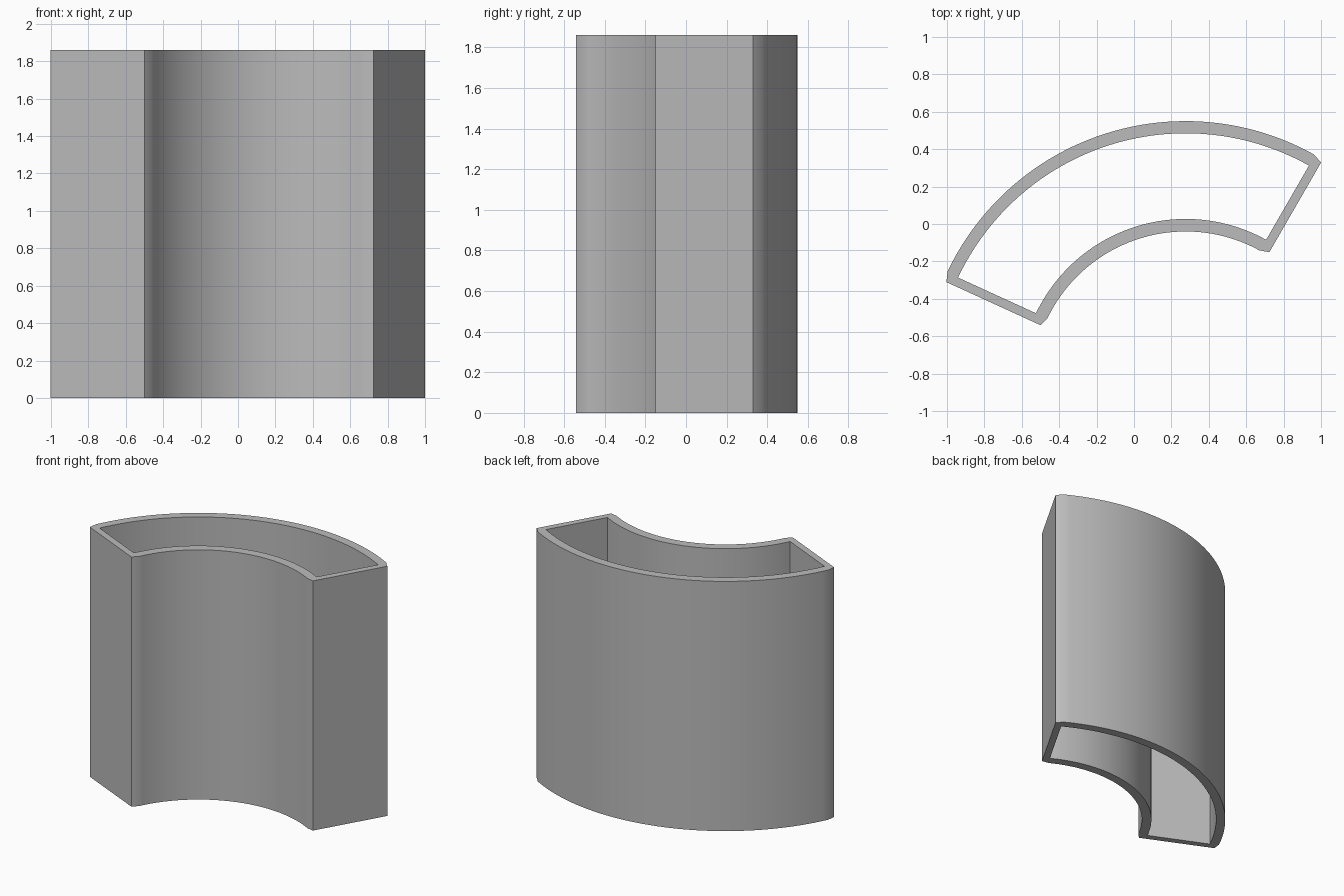
import bpy
import bmesh
from math import cos, sin, radians
from mathutils import Vector

cube = bpy.data.objects.get("Cube")
if cube:
    bpy.data.objects.remove(cube)

HEIGHT = 1.86
CENTRE = Vector((0.276, -0.86, 0))
START, END = radians(60), radians(155.4)
STEPS = 48


def polar(radius, angle, shift=0.0):
    """Point on an arc, moved sideways along the tangent."""
    radial = Vector((cos(angle), sin(angle), 0))
    tangent = Vector((-sin(angle), cos(angle), 0))
    return CENTRE + radius * radial + shift * tangent


def arc(radius, inset):
    """Arc whose ends stop short of the end walls by the inset."""
    a, b = START + inset / radius, END - inset / radius
    return [polar(radius, a + (b - a) * i / STEPS) for i in range(STEPS + 1)]


# Closed outer outline with chamfered corners, and the cavity outline
outline = ([polar(1.392, START, -0.033)] + arc(1.41, 0.024) + [polar(1.392, END, 0.033)]
           + [polar(0.838, END, 0.033)] + arc(0.82, 0.018)[::-1] + [polar(0.838, START, -0.033)])
far, near = arc(1.345, 0.015), arc(0.887, 0.015)[::-1]
cavity = far + near

# Flat ring between the outlines, then raised into an open shell
bm = bmesh.new()
outer = [bm.verts.new(p) for p in outline]
inner = [bm.verts.new(p) for p in cavity]
n = STEPS + 1
# Each cavity corner is paired with both points of its chamfer
paired = [inner[0]] + inner[:n] + [inner[n - 1], inner[n]] + inner[n:] + [inner[-1]]
for i in range(len(outer)):
    j = (i + 1) % len(outer)
    bm.faces.new(list(dict.fromkeys((outer[i], outer[j], paired[j], paired[i]))))
ring = bmesh.ops.extrude_face_region(bm, geom=bm.faces[:], use_keep_orig=True)
top = [v for v in ring["geom"] if isinstance(v, bmesh.types.BMVert)]
bmesh.ops.translate(bm, verts=top, vec=(0, 0, HEIGHT))
bmesh.ops.recalc_face_normals(bm, faces=bm.faces[:])
mesh = bpy.data.meshes.new("curved_shell")
bm.to_mesh(mesh)
bm.free()

shell = bpy.data.objects.new("curved_shell", mesh)
bpy.context.collection.objects.link(shell)

# Plain grey
grey = bpy.data.materials.new("plain_grey")
grey.use_nodes = True
colour = (0.5, 0.5, 0.5, 1)
grey.diffuse_color = colour
grey.node_tree.nodes["Principled BSDF"].inputs["Base Color"].default_value = colour
mesh.materials.append(grey)

bpy.ops.object.select_all(action="DESELECT")
shell.select_set(True)
bpy.context.view_layer.objects.active = shell
bpy.ops.object.shade_smooth_by_angle(angle=radians(20))
